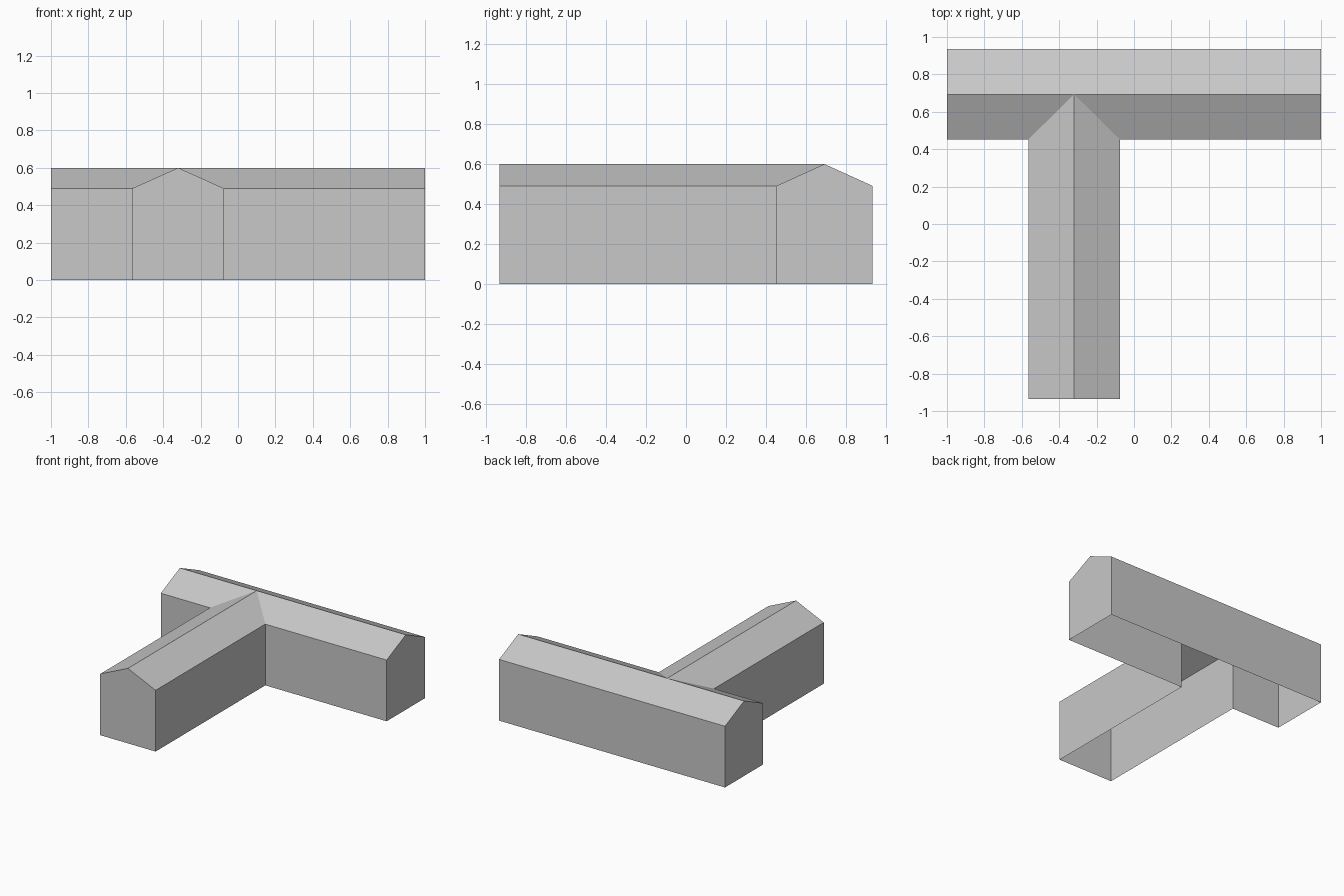
import bpy
import bmesh

cube = bpy.data.objects.get("Cube")
if cube:
    bpy.data.objects.remove(cube, do_unlink=True)

# One plain grey for the whole building
grey = bpy.data.materials.new("plain grey")
colour = (0.58, 0.58, 0.58, 1.0)
grey.diffuse_color = colour
grey.use_nodes = True
grey.node_tree.nodes["Principled BSDF"].inputs["Base Color"].default_value = colour

# Key dimensions
EAVE, RIDGE = 0.49, 0.60
X_END, Y_END = 1.0, 0.935
Y_FRONT = 0.452                     # front wall of the main hall
Y_RIDGE = (Y_FRONT + Y_END) / 2
X_L, X_R = -0.565, -0.075           # side walls of the wing
X_RIDGE = (X_L + X_R) / 2

# T-shaped plan, counter-clockwise from the hall's -x front corner
plan = [(-X_END, Y_FRONT), (X_L, Y_FRONT), (X_L, -Y_END), (X_R, -Y_END),
        (X_R, Y_FRONT), (X_END, Y_FRONT), (X_END, Y_END), (-X_END, Y_END)]

# Ridge ends, keyed by the wall under each gable
gables = {2: (X_RIDGE, -Y_END, RIDGE),
          5: (X_END, Y_RIDGE, RIDGE),
          7: (-X_END, Y_RIDGE, RIDGE)}
junction = (X_RIDGE, Y_RIDGE, RIDGE)


def build(name, faces):
    """Make a flat-shaded object from polygons, welding shared corners."""
    bm = bmesh.new()
    for face in faces:
        bm.faces.new([bm.verts.new(p) for p in face])
    bmesh.ops.remove_doubles(bm, verts=bm.verts, dist=0.0001)
    mesh = bpy.data.meshes.new(name)
    bm.to_mesh(mesh)
    bm.free()
    mesh.materials.append(grey)
    obj = bpy.data.objects.new(name, mesh)
    bpy.context.collection.objects.link(obj)
    return obj


# Walls: one face per plan edge, rising to a peak at the gables, open below
walls = []
for i, (a, b) in enumerate(zip(plan, plan[1:] + plan[:1])):
    peak = [gables[i]] if i in gables else []
    walls.append([(*a, 0), (*b, 0), (*b, EAVE)] + peak + [(*a, EAVE)])
build("walls", walls)

# Roof: two slopes on the wing meeting three on the hall in valleys
e = [(x, y, EAVE) for x, y in plan]
build("roof", [
    [e[6], e[7], gables[7], junction, gables[5]],   # hall back slope
    [e[0], e[1], junction, gables[7]],              # hall front slope, -x part
    [e[4], e[5], gables[5], junction],              # hall front slope, +x part
    [e[1], e[2], gables[2], junction],              # wing -x slope
    [e[3], e[4], junction, gables[2]],              # wing +x slope
])
